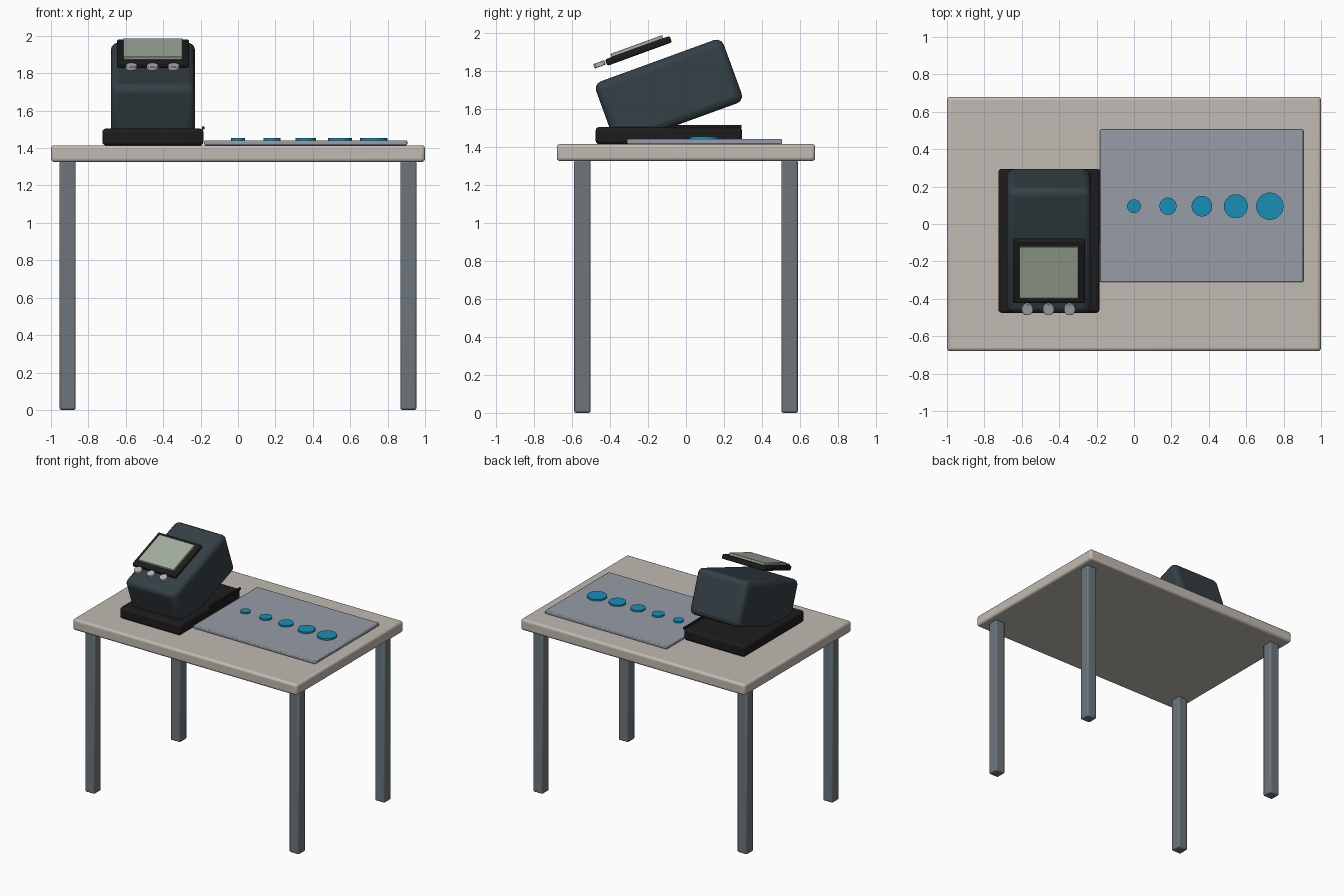
import bpy
from math import radians

if "Cube" in bpy.data.objects:
    bpy.data.objects.remove(bpy.data.objects["Cube"])

TILT = radians(20)


def material(name, rgb):
    m = bpy.data.materials.new(name)
    m.diffuse_color = (*rgb, 1)
    m.use_nodes = True
    m.node_tree.nodes["Principled BSDF"].inputs["Base Color"].default_value = m.diffuse_color
    return m


STONE = material("stone", (0.53, 0.49, 0.44))
STEEL = material("steel", (0.15, 0.18, 0.20))
PAD = material("pad", (0.31, 0.34, 0.39))
SHELL = material("shell", (0.035, 0.05, 0.06))
BLACK = material("black", (0.012, 0.012, 0.012))
GLASS = material("glass", (0.37, 0.43, 0.35))
METAL = material("metal", (0.45, 0.45, 0.45))
BLUE = material("blue", (0.01, 0.27, 0.46))


def finish(ob, name, mat, bevel, segments):
    ob.name = name
    ob.data.materials.append(mat)
    bpy.ops.object.transform_apply(location=False, rotation=False, scale=True)
    if bevel:
        b = ob.modifiers.new("bevel", 'BEVEL')
        b.width, b.segments = bevel, segments
        b.limit_method = 'ANGLE'
    bpy.ops.object.shade_smooth_by_angle(angle=radians(35))
    return ob


def box(name, centre, size, mat, bevel=0.0, tilt=0.0, segments=3):
    bpy.ops.mesh.primitive_cube_add(size=1, location=centre, rotation=(tilt, 0, 0))
    ob = bpy.context.object
    ob.scale = size
    return finish(ob, name, mat, bevel, segments)


def disc(name, centre, radius, depth, mat, bevel=0.0, tilt=0.0):
    bpy.ops.mesh.primitive_cylinder_add(vertices=32, radius=radius, depth=depth,
                                        location=centre, rotation=(tilt, 0, 0))
    return finish(bpy.context.object, name, mat, bevel, 2)


# Table
box("table_top", (0, 0, 1.370), (2.0, 1.36, 0.09), STONE, 0.018)
for sx, side in ((-1, "left"), (1, "right")):
    for sy, end in ((-1, "front"), (1, "back")):
        box(f"{end}_{side}_leg", (sx * 0.911, sy * 0.545, 0.665),
            (0.087, 0.087, 1.33), STEEL, 0.01, segments=2)

# Flat pad with a row of growing blue discs
box("pad", (0.362, 0.097, 1.428), (1.086, 0.816, 0.026), PAD, 0.006, segments=2)
for i, r in enumerate((0.037, 0.046, 0.055, 0.064, 0.073)):
    disc(f"blue_disc_{i + 1}", (i * 0.1815, 0.095, 1.445), r, 0.018, BLUE)

# Device base and the thin rail on its right edge
box("device_base", (-0.455, -0.09, 1.459), (0.54, 0.77, 0.09), BLACK, 0.018)
box("base_rail", (-0.186, 0.10, 1.506), (0.014, 0.385, 0.016), BLACK)

# Tilted device housing
box("device_body", (-0.455, -0.09, 1.687), (0.45, 0.715, 0.354), SHELL, 0.04, TILT)

# Floating tilted display
box("display_frame", (-0.455, -0.25, 1.905), (0.385, 0.362, 0.036), BLACK, 0.01, TILT)
box("display_glass", (-0.455, -0.258, 1.928), (0.316, 0.29, 0.022), GLASS, 0.003, TILT, 2)

# Buttons in front of the display
for i in (-1, 0, 1):
    disc(f"button_{i + 2}", (-0.457 + i * 0.113, -0.455, 1.834), 0.031, 0.025,
         METAL, 0.003, TILT)
